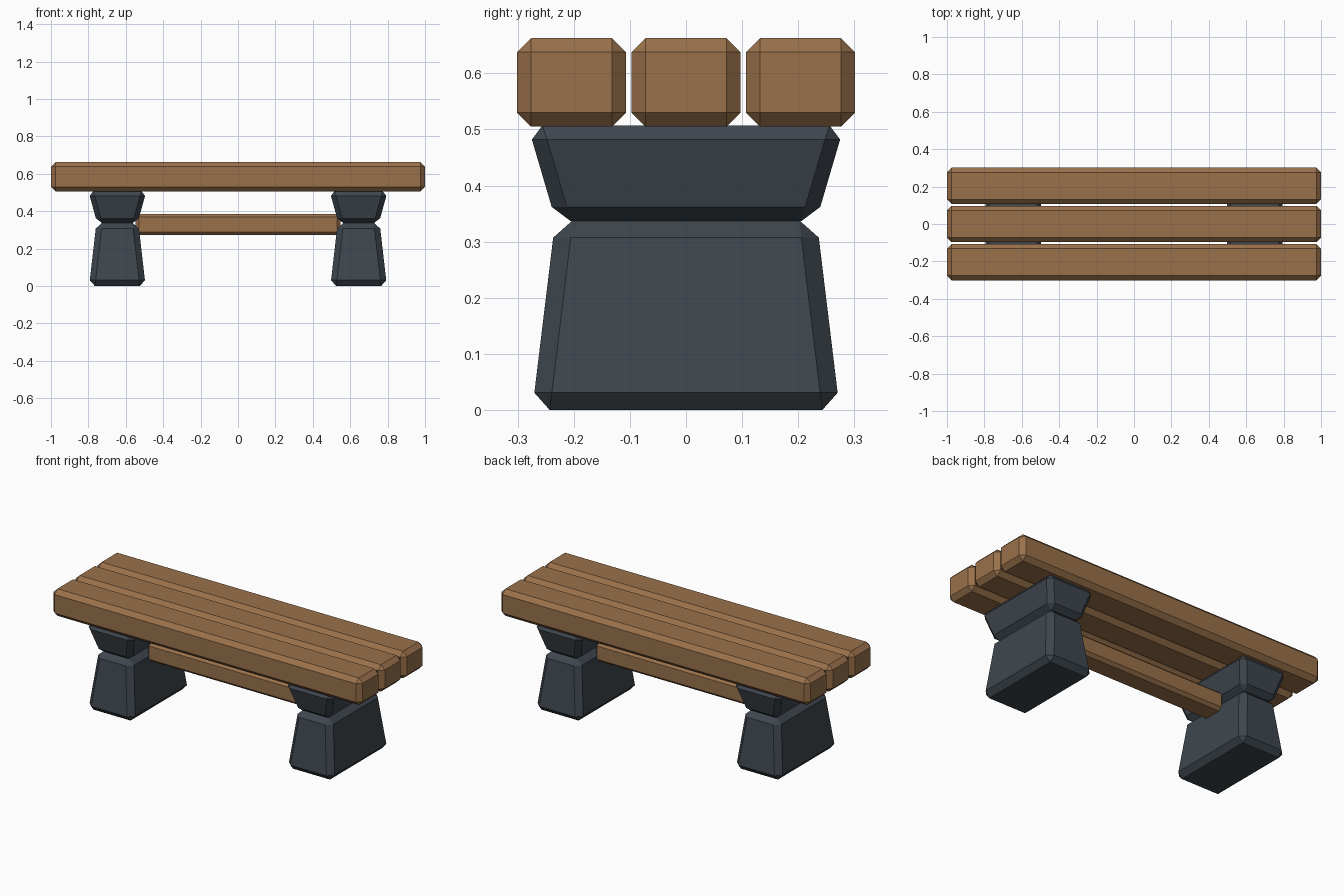
import bpy, bmesh

if "Cube" in bpy.data.objects:
    bpy.data.objects.remove(bpy.data.objects["Cube"])

def material(name, rgb):
    m = bpy.data.materials.new(name)
    m.diffuse_color = (*rgb, 1)
    m.use_nodes = True
    m.node_tree.nodes["Principled BSDF"].inputs["Base Color"].default_value = m.diffuse_color
    return m

wood = material("wood", (0.32, 0.165, 0.07))
stone = material("dark_stone", (0.048, 0.062, 0.076))

def block(name, centre, z0, z1, bottom, top, chamfer, mat):
    """Chamfered block; bottom and top are (half x, half y)."""
    bm = bmesh.new()
    bmesh.ops.create_cube(bm, size=2)
    for v in bm.verts:
        hx, hy = top if v.co.z > 0 else bottom
        v.co = (v.co.x * hx, v.co.y * hy, z1 if v.co.z > 0 else z0)
    bmesh.ops.bevel(bm, geom=bm.edges[:], offset=chamfer, segments=1,
                    affect='EDGES', profile=0.5)
    bmesh.ops.recalc_face_normals(bm, faces=bm.faces[:])
    mesh = bpy.data.meshes.new(name)
    bm.to_mesh(mesh)
    bm.free()
    mesh.materials.append(mat)
    ob = bpy.data.objects.new(name, mesh)
    ob.location = (*centre, 0)
    bpy.context.collection.objects.link(ob)
    return ob

# Seat planks
for label, y in (("front", -0.204), ("middle", 0), ("back", 0.204)):
    block(f"seat_plank_{label}", (0, y), 0.505, 0.663,
          (1.0, 0.097), (1.0, 0.097), 0.025, wood)

# Legs: tapered foot with a flared cap above
for side, x in (("left", -0.645), ("right", 0.645)):
    block(f"leg_base_{side}", (x, 0), 0, 0.338,
          (0.151, 0.274), (0.112, 0.233), 0.031, stone)
    block(f"leg_cap_{side}", (x, 0), 0.337, 0.507,
          (0.108, 0.232), (0.155, 0.282), 0.026, stone)

# Stretcher between the legs
block("stretcher", (0, 0), 0.273, 0.385,
      (0.547, 0.067), (0.547, 0.067), 0.017, wood)
